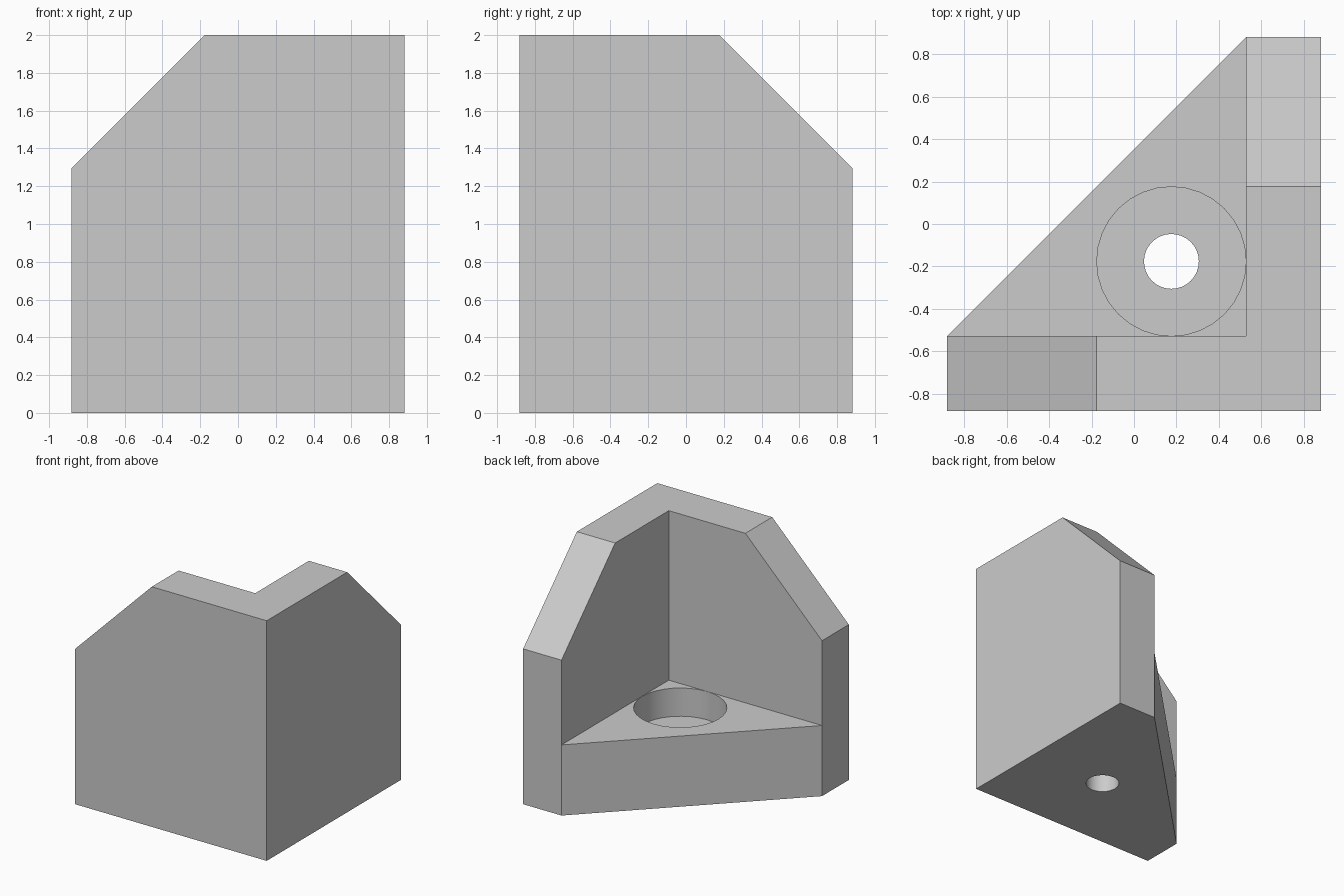
import bpy
import bmesh
import math
from mathutils import Vector

cube = bpy.data.objects.get("Cube")
if cube:
    bpy.data.objects.remove(cube, do_unlink=True)

U = 2 / 17            # design unit: the bracket is 17 units tall
HALF = 7.5 * U        # half of the square footprint
INNER = 4.5 * U       # inner face of both walls
FLOOR = 5 * U         # top of the base
HEIGHT = 17 * U
CHAMFER = 6 * U
CENTRE = 1.5 * U      # screw hole position

grey = bpy.data.materials.new("light grey")
grey.use_nodes = True
colour = (0.6, 0.6, 0.6, 1)
grey.diffuse_color = colour
grey.node_tree.nodes["Principled BSDF"].inputs["Base Color"].default_value = colour


def prism(name, points, sweep):
    """Solid made by sweeping a flat outline along a vector."""
    bm = bmesh.new()
    face = bm.faces.new([bm.verts.new(p) for p in points])
    swept = bmesh.ops.extrude_face_region(bm, geom=[face], use_keep_orig=True)
    verts = [v for v in swept["geom"] if isinstance(v, bmesh.types.BMVert)]
    bmesh.ops.translate(bm, verts=verts, vec=Vector(sweep))
    bmesh.ops.recalc_face_normals(bm, faces=bm.faces)
    mesh = bpy.data.meshes.new(name)
    bm.to_mesh(mesh)
    bm.free()
    mesh.materials.append(grey)
    obj = bpy.data.objects.new(name, mesh)
    bpy.context.collection.objects.link(obj)
    return obj


def drill(name, radius, bottom, top, sides=32):
    """Vertical round cutter at the screw position."""
    turn = [2 * math.pi * i / sides for i in range(sides)]
    ring = [(CENTRE + radius * math.cos(a), -CENTRE + radius * math.sin(a), bottom)
            for a in turn]
    return prism(name, ring, (0, 0, top - bottom))


# Corner block with one slanted side
outline = [(-HALF, -HALF), (HALF, -HALF), (HALF, HALF), (INNER, HALF), (-HALF, -INNER)]
bracket = prism("corner_bracket", [(x, y, 0) for x, y in outline], (0, 0, HEIGHT))

# Pocket that leaves two walls above the base
far = 2 * HALF
pocket = [(-far, -INNER, FLOOR), (INNER, -INNER, FLOOR), (INNER, far, FLOOR)]
cutters = [prism("pocket_cutter", pocket, (0, 0, HEIGHT))]

# Sloped outer top corners, mirrored across the diagonal
over = 0.3
slope = [(-HALF - over, HEIGHT - CHAMFER - over),
         (-HALF + CHAMFER + over, HEIGHT + over),
         (-HALF - over, HEIGHT + over)]
cutters.append(prism("front_wall_slope_cutter", [(x, -far, z) for x, z in slope], (0, 2 * far, 0)))
cutters.append(prism("side_wall_slope_cutter", [(-far, -x, z) for x, z in slope], (2 * far, 0, 0)))

# Counterbore and through hole for the screw
cutters.append(drill("counterbore_cutter", 3 * U - 0.0008, 3 * U, FLOOR + 0.1))
cutters.append(drill("screw_hole_cutter", 1.1 * U, -0.2, FLOOR))

for cutter in cutters:
    cutter.hide_render = True
    mod = bracket.modifiers.new(cutter.name, 'BOOLEAN')
    mod.operation = 'DIFFERENCE'
    mod.solver = 'EXACT'
    mod.object = cutter

# Bake the cuts and discard the cutters
bpy.context.view_layer.update()
graph = bpy.context.evaluated_depsgraph_get()
result = bpy.data.meshes.new_from_object(bracket.evaluated_get(graph))
bracket.modifiers.clear()
bracket.data = result
for cutter in cutters:
    bpy.data.objects.remove(cutter, do_unlink=True)

# Smooth bores, sharp edges
bpy.ops.object.select_all(action='DESELECT')
bracket.select_set(True)
bpy.context.view_layer.objects.active = bracket
bpy.ops.object.shade_smooth_by_angle(angle=math.radians(30))
